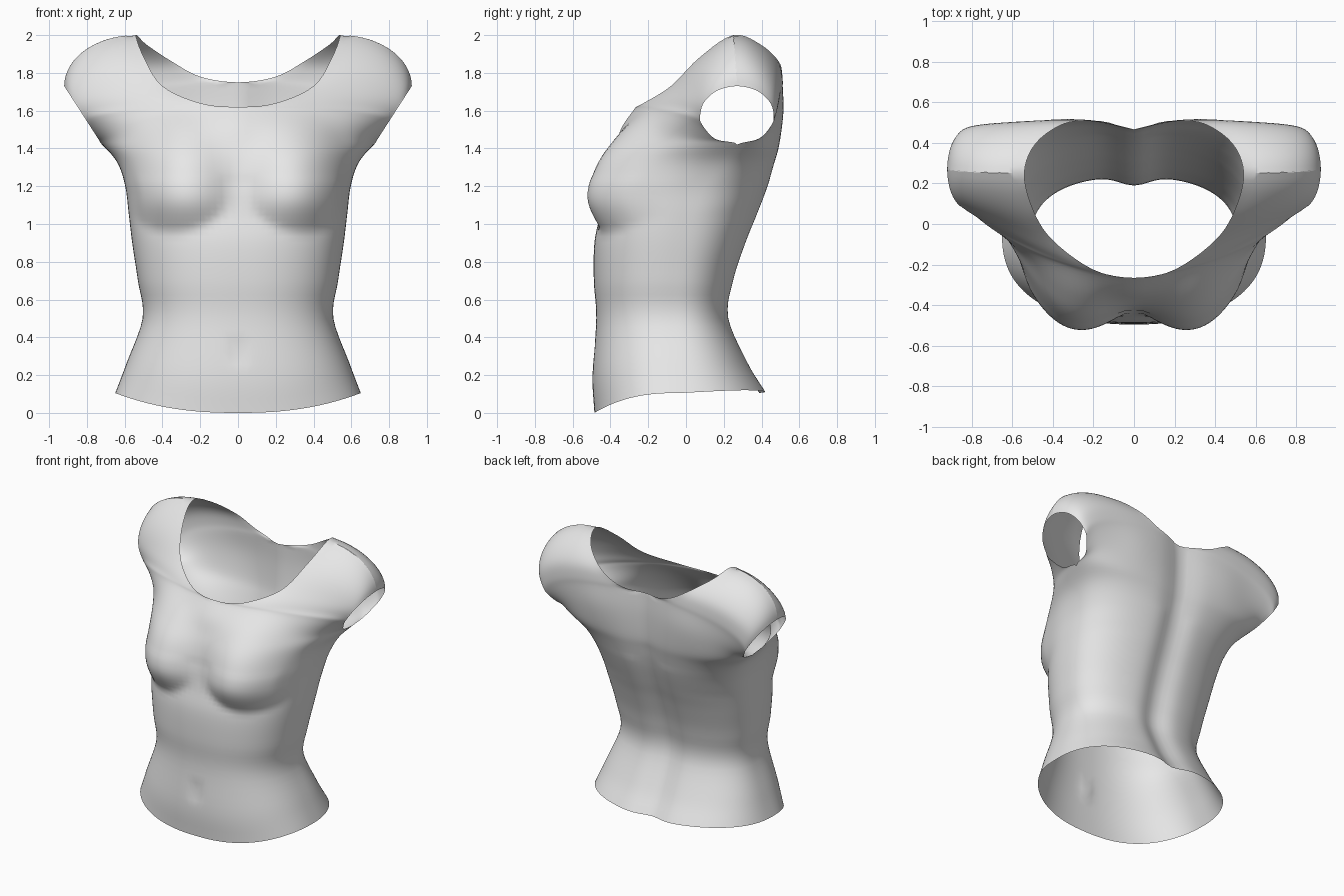
import bpy, bmesh, math
from mathutils import Vector

if "Cube" in bpy.data.objects:
    bpy.data.objects.remove(bpy.data.objects["Cube"])

COLS, SUB = 30, 5          # columns per half panel, rows between two key sections

# Lower body sections: height, front y, half width, side seam y, back y
BODY = [(0, -.485, .65, -.05, .43), (.2, -.495, .59, -.05, .335),
        (.5, -.475, .505, -.06, .235), (.7, -.488, .53, -.05, .26),
        (.9, -.485, .56, -.02, .325), (1.05, -.455, .578, .01, .385),
        (1.2, -.43, .597, .06, .44), (1.33, -.405, .64, .16, .475)]
# Inner ends of the chest and back sections, running up the neckline
FRONT_NECK = [(0, -.375, 1.42), (0, -.335, 1.52), (0, -.265, 1.62), (.2, -.225, 1.64),
              (.4, -.08, 1.73), (.497, .07, 1.88), (.54, .25, 2.0)]
BACK_NECK = [(0, .495, 1.42), (0, .507, 1.6), (0, .505, 1.75), (.2, .507, 1.78),
             (.35, .49, 1.86), (.485, .395, 1.95), (.54, .25, 2.0)]
ARM_STEPS = [0, .2, .4, .5, .65, .82, 1]
# Roundness of each key section, front and back
FRONT_ROUND = [2.4] * 6 + [2.5, 2.35, 2.15, 1.8, 1.5, 1.2, 1.15, 1.3, 1.5]
BACK_ROUND = [2.4] * 6 + [2.6, 2.85, 3, 2.9, 2.8, 2.6, 2.4, 2.2, 2]
CORNER = len(BODY) + 2     # section that meets the middle of the neckline


def arm_opening(step, side):
    """Point on the arm opening, from the armpit (0) to the shoulder (1)."""
    a = math.pi * step
    return Vector((.82 - .1 * math.cos(a), .27 + side * .195 * math.sin(a),
                   1.575 - .155 * math.cos(a)))


def spline(pts, i, t):
    """Smooth curve through pts, between pts[i] and pts[i + 1]."""
    p1, p2 = pts[i], pts[i + 1]
    p0 = pts[i - 1] if i else p1 * 2 - p2
    p3 = pts[i + 2] if i + 2 < len(pts) else p2 * 2 - p1
    return .5 * (2 * p1 + (p2 - p0) * t + (2 * p0 - 5 * p1 + 4 * p2 - p3) * t * t
                 + (3 * p1 - p0 - 3 * p2 + p3) * t ** 3)


def keys(side):
    """Inner and outer end points of all key sections of one panel."""
    neck = FRONT_NECK if side < 0 else BACK_NECK
    inner = [Vector((0, r[1] if side < 0 else r[4], r[0])) for r in BODY]
    outer = [Vector((r[2], r[3], r[0])) for r in BODY]
    inner += [Vector(p) for p in neck]
    outer += [arm_opening(s, side) for s in ARM_STEPS]
    return inner, outer


def sculpt(p, side, s):
    """Soft body forms laid over the plain sections."""
    x, y, z = p
    if side < 0:
        # bust
        dz = z - 1.17
        r2 = ((x - .335) / .3) ** 2 + (dz / (.22 if dz < 0 else .44)) ** 2
        if r2 < 1:
            y -= .122 * (1 - r2) ** 1.3 * min(1, (1 - s) * 8)
        # navel
        y += .022 * math.exp(-(x * x + (z - .32) ** 2) / .0014)
    else:
        # spine groove and shoulder blade
        y -= .042 * math.exp(-(x / .1) ** 2)
        y += .015 * math.exp(-((x - .36) ** 2 + (z - 1.6) ** 2) / .03)
    return Vector((x, y, z))


def add_panel(bm, side):
    inner, outer = keys(side)
    inner2, outer2 = keys(-side)
    n, low = len(inner), len(BODY)
    seam = [(a + b) / 2 for a, b in zip(outer, outer2)]
    # carry both ends on over the shoulder, and the neckline across the middle
    outer.append(outer2[-2])
    across = inner[CORNER + 1] * 1
    across.x *= -1
    neckline = [across] + inner[CORNER:] + [inner2[-2]]
    middle = inner[:CORNER + 1]
    rounds = FRONT_ROUND if side < 0 else BACK_ROUND
    rows = []
    for k in range((n - 1) * SUB + 1):
        i = min(k // SUB, n - 2)
        t = k / SUB - i
        p = spline(middle, i, t) if i < CORNER else spline(neckline, i - CORNER + 1, t)
        q = spline(seam if i < low else outer, i, t)
        ey = rounds[i] * (1 - t) + rounds[i + 1] * t
        row = []
        for c in range(COLS + 1):
            a = math.pi / 2 * c / COLS
            s = math.sin(a) ** .85 if c < COLS else 1
            wy = (1 - s ** ey) ** (1 / ey)
            wz = (1 - s * s) ** .5
            v = Vector((p.x + (q.x - p.x) * s, q.y + (p.y - q.y) * wy,
                        q.z + (p.z - q.z) * wz))
            # hem dips at the front
            lift = .105 * math.sin(a) ** 2 if side < 0 else .105 + .015 * math.sin(2 * a)
            v.z += lift * max(0, 1 - v.z / .5)
            row.append(bm.verts.new(sculpt(v, side, s)))
        rows.append(row)
    for r0, r1 in zip(rows, rows[1:]):
        for c in range(COLS):
            quad = (r0[c], r0[c + 1], r1[c + 1], r1[c])
            bm.faces.new(quad if side < 0 else quad[::-1])


# Half of the torso shell: front and back panels joined at side and shoulder
bm = bmesh.new()
add_panel(bm, -1)
add_panel(bm, 1)
bmesh.ops.remove_doubles(bm, verts=bm.verts, dist=.0008)
# Even out the folds where the sections fan out to the arm openings
soft = [v for v in bm.verts if not v.is_boundary and 1.25 < v.co.z]
for _ in range(6):
    bmesh.ops.smooth_vert(bm, verts=soft, factor=.5,
                          use_axis_x=True, use_axis_y=True, use_axis_z=True)
mesh = bpy.data.meshes.new("torso_shell")
bm.to_mesh(mesh)
bm.free()
torso = bpy.data.objects.new("torso_shell", mesh)
bpy.context.collection.objects.link(torso)

# Plain grey surface
grey = bpy.data.materials.new("light grey")
grey.diffuse_color = (.8, .8, .8, 1)
grey.use_nodes = True
grey.node_tree.nodes["Principled BSDF"].inputs["Base Color"].default_value = grey.diffuse_color
mesh.materials.append(grey)

# Mirrored half and smooth shading
mirror = torso.modifiers.new("mirror", 'MIRROR')
mirror.use_clip = True
mirror.merge_threshold = .001
bpy.context.view_layer.objects.active = torso
torso.select_set(True)
bpy.ops.object.shade_smooth()
